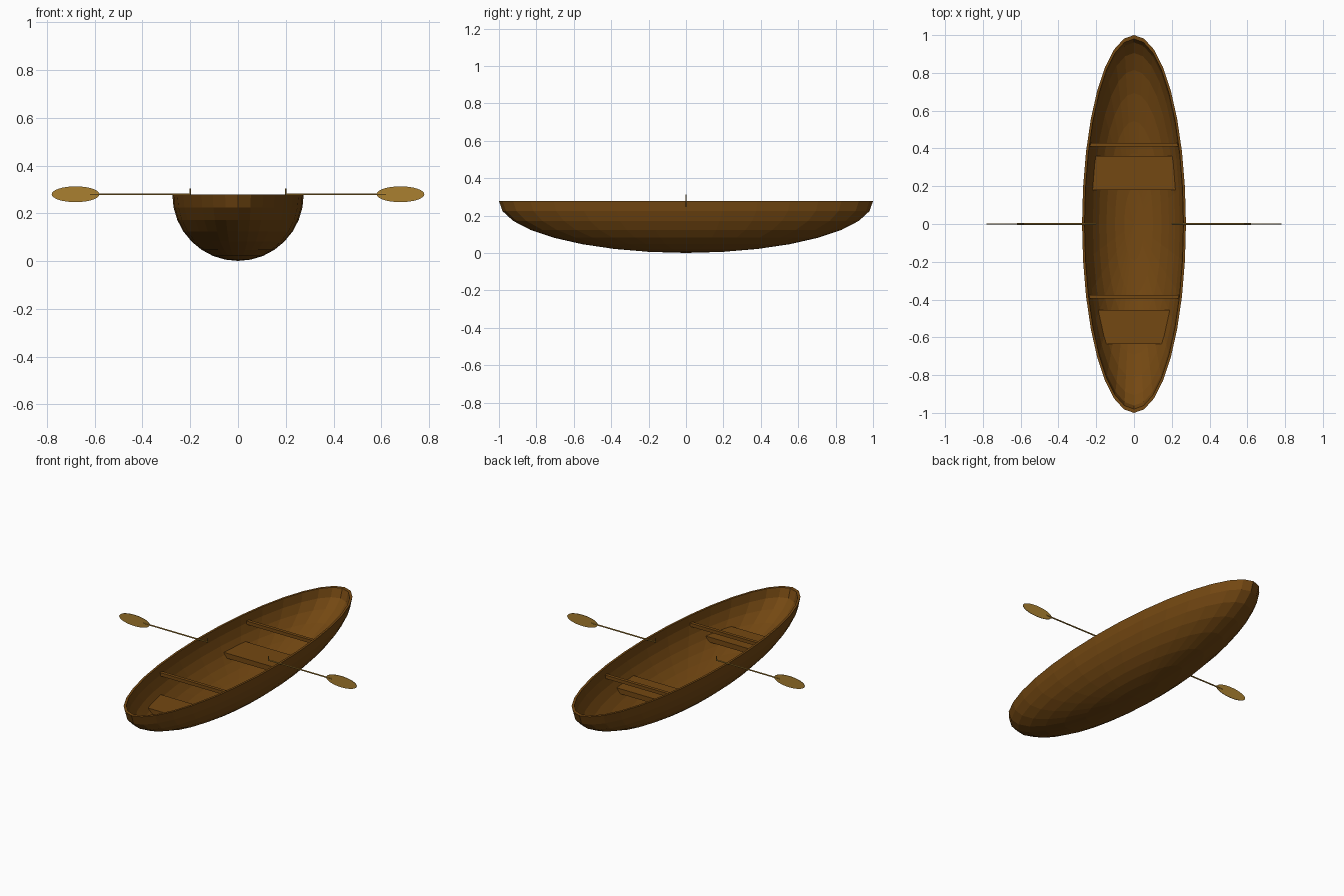
import bpy, bmesh, math
from mathutils import Matrix, Vector

if "Cube" in bpy.data.objects:
    bpy.data.objects.remove(bpy.data.objects["Cube"])

TOP = 0.278                      # rim height
OUT = (0.275, 1.0, 0.277)        # outer hull radii
INN = (0.262, 0.98, 0.263)       # inner hull radii


def material(name, rgb):
    m = bpy.data.materials.new(name)
    m.diffuse_color = (*rgb, 1)
    m.use_nodes = True
    m.node_tree.nodes["Principled BSDF"].inputs["Base Color"].default_value = m.diffuse_color
    return m


BROWN = material("dark brown wood", (0.175, 0.065, 0.006))
TAN = material("light oar wood", (0.40, 0.215, 0.03))


def finish(name, bm, mat):
    bmesh.ops.recalc_face_normals(bm, faces=bm.faces)
    me = bpy.data.meshes.new(name)
    bm.to_mesh(me)
    bm.free()
    me.materials.append(mat)
    ob = bpy.data.objects.new(name, me)
    bpy.context.collection.objects.link(ob)
    return ob


def inner_half_width(y, z):
    t = 1 - (y / INN[1]) ** 2 - ((TOP - z) / INN[2]) ** 2
    return INN[0] * math.sqrt(max(t, 0))


# hull: two nested half ellipsoids joined by a flat rim
def build_hull(segments=32, rings=8):
    bm = bmesh.new()

    def loop(radii, k):
        lat = math.pi / 2 * k / rings
        return [bm.verts.new((radii[0] * math.cos(lat) * math.cos(2 * math.pi * i / segments),
                              radii[1] * math.cos(lat) * math.sin(2 * math.pi * i / segments),
                              TOP - radii[2] * math.sin(lat))) for i in range(segments)]

    outer = [loop(OUT, k) for k in range(rings)]
    inner = [loop(INN, k) for k in range(rings)]
    chain = outer[::-1] + inner
    for a, b in zip(chain, chain[1:]):
        for i in range(segments):
            j = (i + 1) % segments
            bm.faces.new((a[i], a[j], b[j], b[i]))
    for radii, last in ((OUT, outer[-1]), (INN, inner[-1])):
        pole = bm.verts.new((0, 0, TOP - radii[2]))
        for i in range(segments):
            bm.faces.new((last[i], last[(i + 1) % segments], pole))
    finish("hull", bm, BROWN)


# board across the hull whose ends follow the inner wall
def cross_board(name, y0, y1, z0, z1):
    bm = bmesh.new()
    v = {}
    for y in (y0, y1):
        for z in (z0, z1):
            w = inner_half_width(y, z) + 0.003
            for s in (-1, 1):
                v[y, z, s] = bm.verts.new((s * w, y, z))
    bmesh.ops.convex_hull(bm, input=list(v.values()))
    bmesh.ops.dissolve_limit(bm, angle_limit=0.01, verts=bm.verts, edges=bm.edges)
    finish(name, bm, BROWN)


def rod(bm, p, q, r):
    p, q = Vector(p), Vector(q)
    d = q - p
    mat = Matrix.Translation((p + q) / 2) @ d.to_track_quat('Z', 'Y').to_matrix().to_4x4()
    bmesh.ops.create_cone(bm, cap_ends=True, segments=8, radius1=r, radius2=r,
                          depth=d.length, matrix=mat)


# oar: shaft, upright grip pin and thin oval blade
def build_oar(side, s):
    bm = bmesh.new()
    rod(bm, (s * 0.2, 0, 0.28), (s * 0.62, 0, 0.28), 0.004)
    rod(bm, (s * 0.2, 0, 0.276), (s * 0.2, 0, 0.304), 0.003)
    finish(side + "_oar_shaft", bm, TAN)
    bm = bmesh.new()
    mat = (Matrix.Translation((s * 0.68, 0, 0.28)) @ Matrix.Diagonal((0.1, 1, 0.033, 1))
           @ Matrix.Rotation(math.pi / 2, 4, 'X'))
    bmesh.ops.create_cone(bm, cap_ends=True, segments=32, radius1=1, radius2=1,
                          depth=0.003, matrix=mat)
    finish(side + "_oar_blade", bm, TAN)


build_hull()
cross_board("rear_seat", 0.18, 0.36, 0.115, 0.145)
cross_board("front_seat", -0.635, -0.455, 0.115, 0.145)
cross_board("rear_crossbar", 0.41, 0.43, 0.22, 0.24)
cross_board("front_crossbar", -0.395, -0.375, 0.22, 0.24)
build_oar("left", -1)
build_oar("right", 1)
